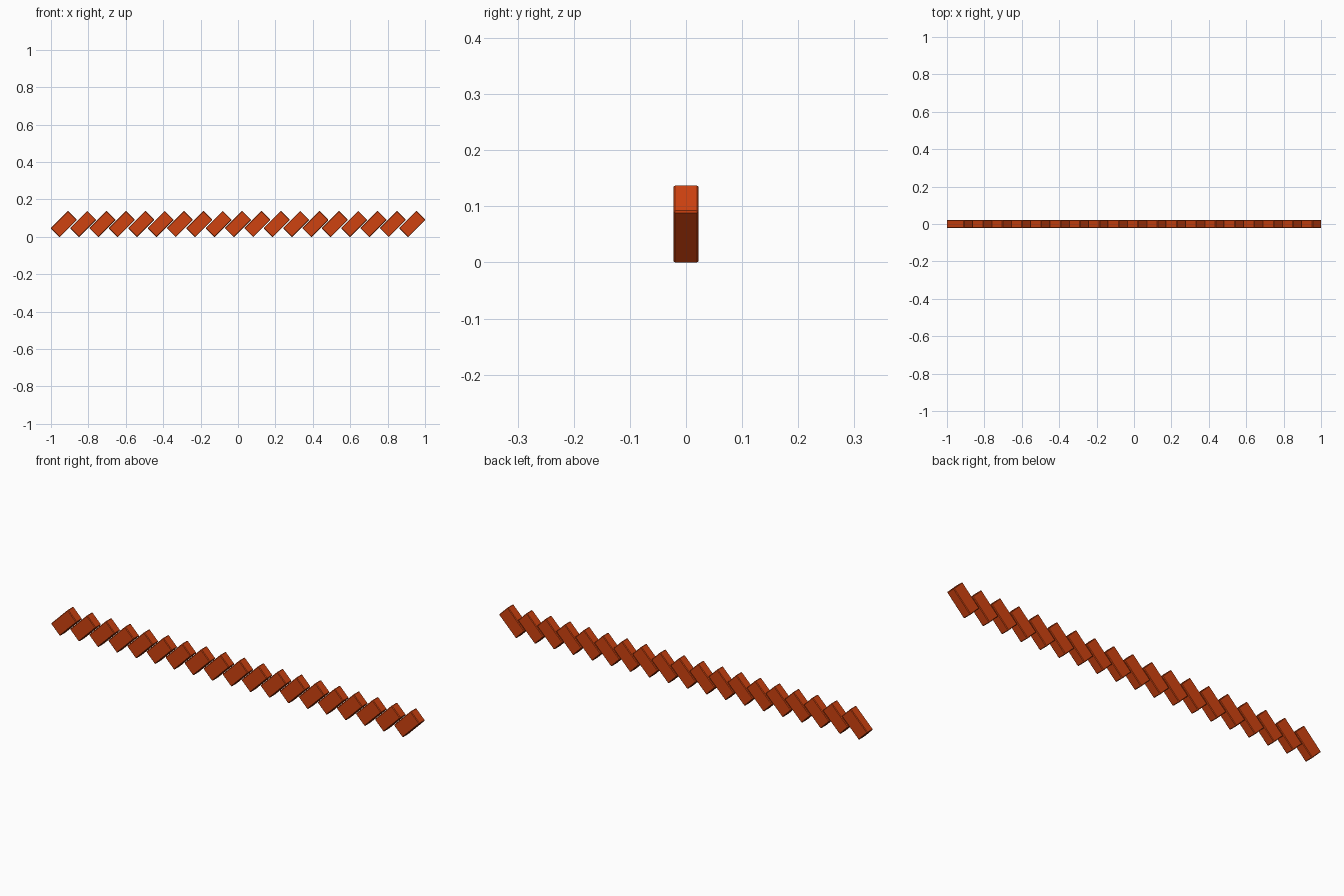
import bpy, math

if "Cube" in bpy.data.objects:
    bpy.data.objects.remove(bpy.data.objects["Cube"])

COUNT = 19
LENGTH, THICK, DEPTH = 0.131, 0.0685, 0.045
BEVEL = 0.003
TILT = math.radians(45)

mat = bpy.data.materials.new("brick_red")
mat.diffuse_color = (0.62, 0.055, 0.005, 1)
mat.use_nodes = True
mat.node_tree.nodes["Principled BSDF"].inputs["Base Color"].default_value = mat.diffuse_color

# extents of one tilted brick, allowing for the bevelled corners
cut = BEVEL * math.sqrt(2)
size = (LENGTH + THICK) * math.sin(TILT) - cut
spacing = (2 - size) / (COUNT - 1)


def brick(i):
    bpy.ops.mesh.primitive_cube_add(size=1)
    ob = bpy.context.object
    ob.name = f"tilted_brick_{i + 1:02d}"
    ob.scale = (LENGTH, DEPTH, THICK)
    bpy.ops.object.transform_apply(location=False, rotation=False, scale=True)
    ob.rotation_euler.y = -TILT
    ob.location = ((i - (COUNT - 1) / 2) * spacing, 0, size / 2)
    # slightly softened brick edges
    mod = ob.modifiers.new("soft_edges", 'BEVEL')
    mod.width = BEVEL
    mod.segments = 1
    ob.data.materials.append(mat)


# row of leaning edging bricks
for i in range(COUNT):
    brick(i)
